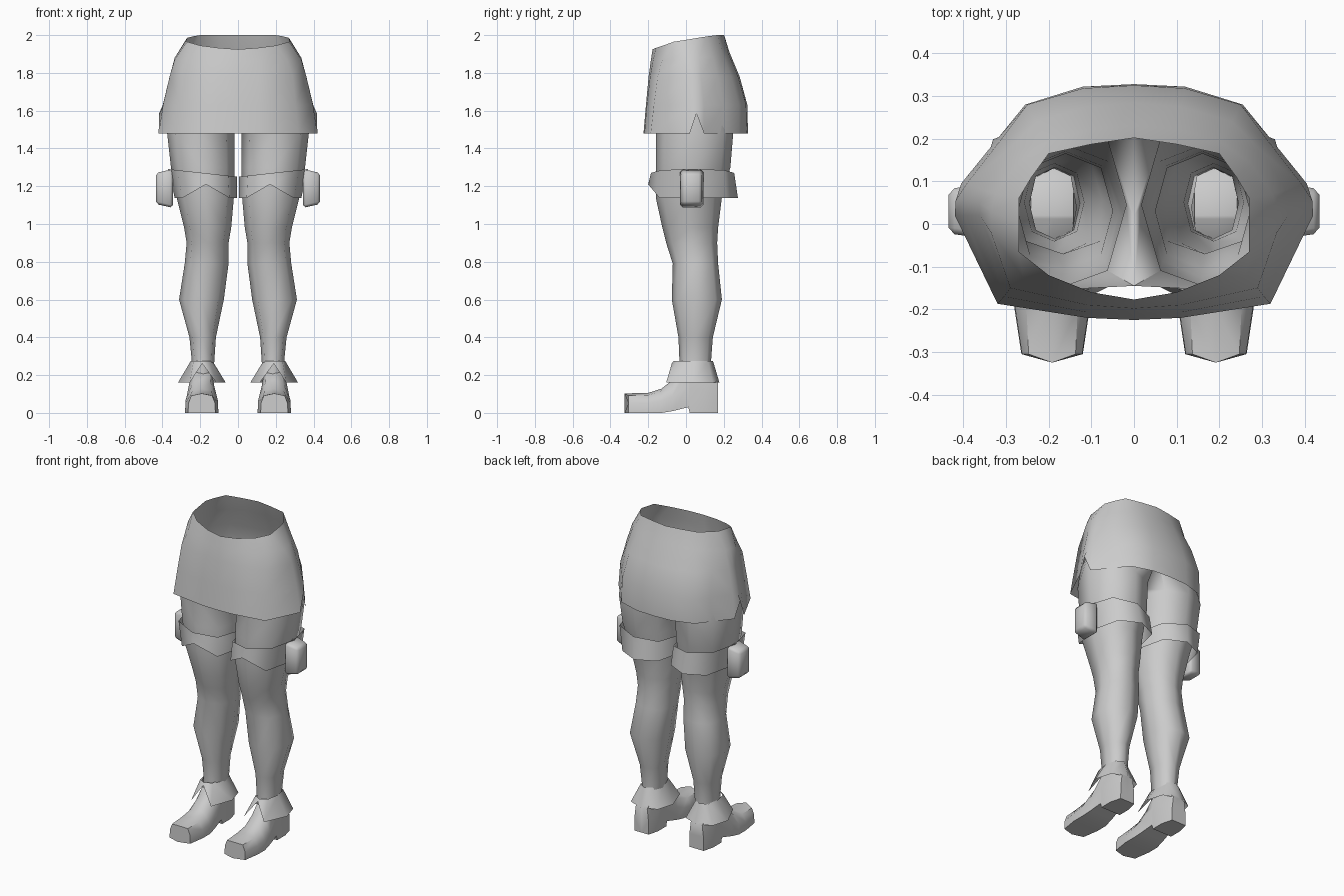
import bpy, bmesh, math

if "Cube" in bpy.data.objects:
    bpy.data.objects.remove(bpy.data.objects["Cube"])

grey = bpy.data.materials.new("light_grey")
grey.diffuse_color = (0.6, 0.6, 0.6, 1)
grey.use_nodes = True
grey.node_tree.nodes["Principled BSDF"].inputs["Base Color"].default_value = grey.diffuse_color


def finish(name, bm, angle=60):
    """Turn a right-hand half into a mirrored, smooth object."""
    bmesh.ops.recalc_face_normals(bm, faces=bm.faces)
    me = bpy.data.meshes.new(name)
    bm.to_mesh(me)
    bm.free()
    me.materials.append(grey)
    ob = bpy.data.objects.new(name, me)
    bpy.context.collection.objects.link(ob)
    bpy.ops.object.select_all(action='DESELECT')
    ob.select_set(True)
    bpy.context.view_layer.objects.active = ob
    bpy.ops.object.shade_smooth_by_angle(angle=math.radians(angle))
    mod = ob.modifiers.new("Mirror", 'MIRROR')
    mod.merge_threshold = 0.0005
    return ob


def loft(rings, closed=True, caps=False):
    """Bridge rings that have equal point counts."""
    bm = bmesh.new()
    vs = [[bm.verts.new(p) for p in r] for r in rings]
    n = len(rings[0])
    for a, b in zip(vs, vs[1:]):
        for i in range(n if closed else n - 1):
            j = (i + 1) % n
            bm.faces.new((a[i], a[j], b[j], b[i]))
    if caps:
        bm.faces.new(vs[0])
        bm.faces.new(vs[-1])
    return bm


def octagon(x0, x1, y0, y1, z):
    """Eight points: 0 outer, 2 back, 4 inner, 6 front."""
    cx, cy, rx, ry = (x0 + x1) / 2, (y0 + y1) / 2, (x1 - x0) / 2, (y1 - y0) / 2
    out = []
    for i in range(8):
        k = 1.06 if i % 2 else 1
        a = i * math.pi / 4
        out.append([cx + rx * k * math.cos(a), cy + ry * k * math.sin(a), z])
    return out


# Skirt: half outline from front centre to back centre, with a side slit
hem = [(0, -.225, 1.48), (.11, -.22, 1.48), (.32, -.187, 1.48), (.42, .02, 1.48),
       (.418, .055, 1.585), (.405, .095, 1.48), (.32, .2, 1.48), (.255, .28, 1.48),
       (.12, .322, 1.48), (0, .328, 1.48)]
hip = [(0, -.212), (.11, -.207), (.305, -.17), (.397, .02), (.398, .055),
       (.392, .095), (.31, .2), (.25, .28), (.12, .318), (0, .325)]
belly = [(0, -.198), (.11, -.19), (.29, -.15), (.362, .02), (.362, .05),
         (.355, .08), (.3, .17), (.23, .24), (.11, .275), (0, .284)]
waist = [(0, -.187, 1.86), (.11, -.175, 1.86), (.26, -.125, 1.87), (.335, -.02, 1.87),
         (.335, .03, 1.88), (.325, .07, 1.88), (.275, .14, 1.89), (.2, .195, 1.9),
         (.1, .222, 1.91), (0, .23, 1.91)]
rim = [(0, -.177, 1.925), (.1, -.16, 1.932), (.2, -.12, 1.945), (.27, -.065, 1.965),
       (.27, 0, 1.975), (.27, .06, 1.985), (.24, .11, 1.993), (.2, .165, 2),
       (.1, .187, 2), (0, .202, 2)]
skirt = [hem, [(x, y, 1.63) for x, y in hip], [(x, y, 1.78) for x, y in belly], waist, rim]
finish("skirt", loft(skirt, closed=False))

# Legs: x range, y range and height of each ring
sizes = [(.130, .245, -.035, .130, .20), (.125, .245, -.035, .133, .28),
         (.117, .257, -.04, .142, .40), (.075, .312, -.075, .19, .60),
         (.05, .282, -.07, .17, .79), (.05, .272, -.105, .165, .90),
         (.036, .285, -.125, .17, .98), (.022, .325, -.16, .19, 1.14),
         (.018, .355, -.16, .235, 1.30), (.018, .375, -.16, .25, 1.48)]
legs = [octagon(*s) for s in sizes]
# Hip join: the inner points meet on the centre line as a saddle
legs.append([(.375, .04, 1.62), (.31, .17, 1.64), (.19, .25, 1.66), (0, .21, 1.66),
             (0, .02, 1.54), (0, -.145, 1.62), (.19, -.155, 1.62), (.3, -.12, 1.62)])
finish("legs", loft(legs))

# Thigh bands: sloping top edge, notched at the front
top = octagon(.006, .37, -.185, .255, 1.29)
for p in top:
    p[2] = 1.25 + .11 * p[0]
bottom = octagon(.004, .335, -.2, .275, 1.138)
bottom[6][2] = 1.21
finish("thigh_bands", loft([bottom, top]))

# Pouches on the outer thighs
bm = bmesh.new()
bmesh.ops.create_cube(bm, size=1)
for v in bm.verts:
    taper = 1 if v.co.x < 0 else .8
    v.co = (.39 + .09 * v.co.x, .03 + .13 * v.co.y * taper, 1.188 + .205 * v.co.z * taper)
bmesh.ops.bevel(bm, geom=bm.edges[:], offset=.014, segments=1, affect='EDGES')
finish("pouches", bm)

# Ankle cuffs: flared, open at the front
top = octagon(.135, .25, -.065, .143, .275)
bottom = octagon(.065, .318, -.105, .177, .16)
bottom[6] = [.19, -.075, .262]
for i, x in ((5, .115), (7, .255)):
    bottom[i] = [x, -.105, .16]
finish("ankle_cuffs", loft([bottom, top]))

# Shoes: cross-sections from toe to heel
# y, bottom half width, top half width, sole height, top height
sections = [(-.305, .072, .055, 0, .103), (-.2, .088, .06, 0, .106),
            (-.13, .088, .05, 0, .128), (-.07, .08, .045, .01, .175),
            (.012, .068, .05, .03, .25), (.02, .068, .05, 0, .25),
            (.1, .068, .05, 0, .25), (.17, .05, .04, 0, .17)]
shoe = []
for y, wb, wt, zb, zt in sections:
    c = .192
    nose = -.02 if y < -.3 else 0
    zm = zb + (zt - zb) * .5
    wm = max(wb, wt) * .98
    shoe.append([(c - wb, y, zb), (c, y + nose, zb), (c + wb, y, zb), (c + wm, y, zm),
                 (c + wt, y, zt - .012), (c, y + nose, zt), (c - wt, y, zt - .012),
                 (c - wm, y, zm)])
finish("shoes", loft(shoe, caps=True), 50)
